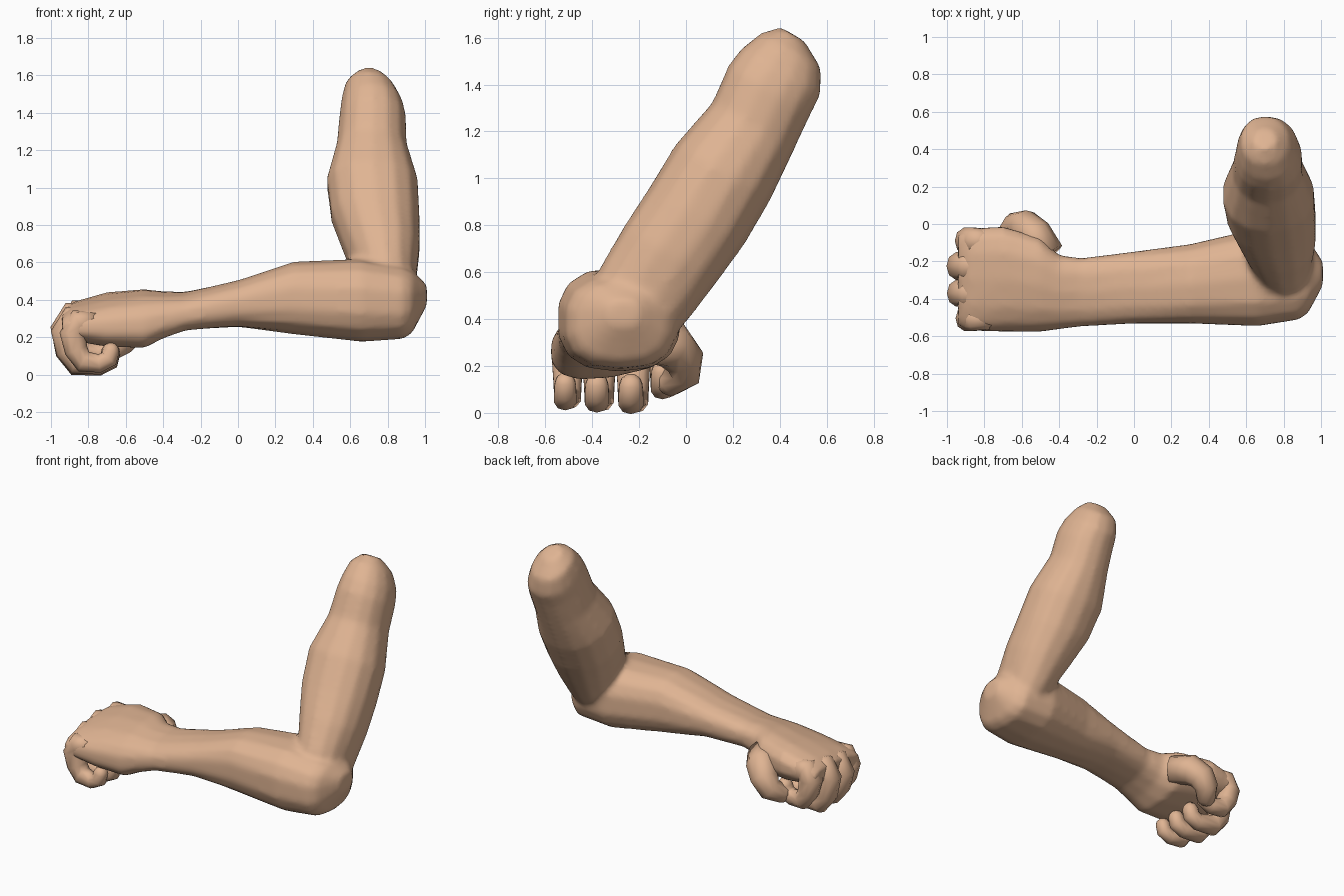
import bpy, bmesh, math
from mathutils import Vector

if "Cube" in bpy.data.objects:
    bpy.data.objects.remove(bpy.data.objects["Cube"])

skin = bpy.data.materials.new("skin")
skin.diffuse_color = (0.74, 0.455, 0.29, 1)
skin.use_nodes = True
skin.node_tree.nodes["Principled BSDF"].inputs["Base Color"].default_value = skin.diffuse_color


def loft(bm, sections, sides=14, power=1.0):
    """Skin a closed tube through (centre, half axis u, half axis v) sections."""
    rings = []
    for c, u, v in sections:
        ring = []
        for i in range(sides):
            a = 2 * math.pi * (i + 0.5) / sides
            ca, sa = math.cos(a), math.sin(a)
            ca = math.copysign(abs(ca) ** power, ca)
            sa = math.copysign(abs(sa) ** power, sa)
            ring.append(bm.verts.new(c + u * ca + v * sa))
        rings.append(ring)
    for r0, r1 in zip(rings, rings[1:]):
        for i in range(sides):
            j = (i + 1) % sides
            bm.faces.new((r0[i], r0[j], r1[j], r1[i]))
    bm.faces.new(rings[0])
    bm.faces.new(rings[-1])


def finish(bm, name):
    bmesh.ops.recalc_face_normals(bm, faces=bm.faces)
    me = bpy.data.meshes.new(name)
    bm.to_mesh(me)
    bm.free()
    me.materials.append(skin)
    for p in me.polygons:
        p.use_smooth = True
    ob = bpy.data.objects.new(name, me)
    bpy.context.collection.objects.link(ob)
    return ob


def digit(name, points, radii, ref, sides=10):
    """Finger: rounded tube along a bent path, ref is the bending axis."""
    pts = [Vector(p) for p in points]
    ref = Vector(ref).normalized()
    n = len(pts)
    sec = []
    for i, (p, r) in enumerate(zip(pts, radii)):
        t = (pts[min(i + 1, n - 1)] - pts[max(i - 1, 0)]).normalized()
        u = (ref - t * ref.dot(t)).normalized()
        sec.append((p, u * r, t.cross(u) * r))
    t = (pts[-1] - pts[-2]).normalized()
    c, u, v = sec[-1]
    r = radii[-1]
    sec += [(c + t * r * 0.5, u * 0.8, v * 0.8), (c + t * r * 0.85, u * 0.35, v * 0.35)]
    bm = bmesh.new()
    loft(bm, sec, sides, 0.9)
    return finish(bm, name)


# Arm: upper arm, forearm and palm lofted, then fused
bm = bmesh.new()
d, nrm = Vector((0, 0.503, 0.864)), Vector((0, 0.864, -0.503))
X = Vector((1, 0, 0))
upper = [  # distance along arm, x min, x max, depth min, depth max
    (1.625, 0.64, 0.76, -0.48, -0.36), (1.56, 0.57, 0.83, -0.54, -0.24),
    (1.46, 0.55, 0.88, -0.58, -0.185), (1.37, 0.54, 0.90, -0.59, -0.18),
    (1.20, 0.525, 0.905, -0.57, -0.165), (0.97, 0.47, 0.965, -0.615, -0.145),
    (0.75, 0.495, 0.975, -0.62, -0.145), (0.55, 0.56, 0.975, -0.63, -0.165),
    (0.35, 0.63, 0.955, -0.63, -0.19), (0.15, 0.70, 0.92, -0.57, -0.23)]
loft(bm, [(d * t + nrm * (n0 + n1) / 2 + X * (x0 + x1) / 2,
           X * (x1 - x0) / 2, nrm * (n1 - n0) / 2)
          for t, x0, x1, n0, n1 in upper], 14, 0.92)

lower = [  # x, y min, y max, z min, z max, tilt of the back of the hand
    (1.01, -0.33, -0.20, 0.37, 0.48, 0), (0.93, -0.48, -0.08, 0.22, 0.56, 0),
    (0.88, -0.515, -0.04, 0.19, 0.58, 0), (0.66, -0.55, -0.02, 0.175, 0.62, 0),
    (0.30, -0.535, -0.105, 0.215, 0.605, 0), (0.0, -0.535, -0.145, 0.255, 0.505, 0.05),
    (-0.28, -0.55, -0.18, 0.24, 0.44, 0.12), (-0.40, -0.565, -0.165, 0.20, 0.44, 0.15),
    (-0.50, -0.58, -0.07, 0.15, 0.45, 0.15), (-0.70, -0.58, -0.01, 0.16, 0.43, 0.15),
    (-0.88, -0.575, -0.02, 0.19, 0.38, 0.12), (-0.94, -0.55, -0.05, 0.22, 0.34, 0.1)]
loft(bm, [(Vector((x, (y0 + y1) / 2, (z0 + z1) / 2)),
           Vector((0, (y1 - y0) / 2, (y1 - y0) / 2 * s)),
           Vector((0, 0, (z1 - z0) / 2)))
          for x, y0, y1, z0, z1, s in lower], 14, 0.78)
arm = finish(bm, "arm")
rm = arm.modifiers.new("fuse", 'REMESH')
rm.mode = 'VOXEL'
rm.voxel_size = 0.02
rm.use_smooth_shade = True
sm = arm.modifiers.new("soften", 'SMOOTH')
sm.factor = 0.5
sm.iterations = 5

# Four curled fingers: y, knuckle x, lowest z, knuckle z, radius
for name, y, xk, zb, zk, r in [
        ("little_finger", -0.505, -0.885, 0.01, 0.27, 0.066),
        ("ring_finger", -0.37, -0.925, 0.005, 0.28, 0.072),
        ("middle_finger", -0.225, -0.925, 0.0, 0.30, 0.074),
        ("index_finger", -0.09, -0.885, 0.06, 0.32, 0.070)]:
    digit(name,
          [(-0.76, y, zk + 0.01), (xk + 0.03, y, zk + 0.01), (xk, y, zk - 0.05),
           (xk + 0.02, y, zb + 0.12), (xk + 0.06, y, zb + 0.06),
           (-0.74, y - 0.01, zb + 0.05), (-0.69, y - 0.01, zb + 0.075),
           (-0.68, y - 0.01, zb + 0.12)],
          [r * k for k in (0.9, 1.05, 1.05, 0.95, 0.9, 0.75, 0.75, 0.7)],
          (0, 1, 0))

# Thumb curling out and under the index finger
digit("thumb",
      [(-0.46, -0.17, 0.31), (-0.54, -0.06, 0.29), (-0.59, -0.01, 0.23),
       (-0.63, -0.01, 0.17), (-0.68, -0.07, 0.13)],
      [0.09, 0.10, 0.088, 0.075, 0.06], (-0.6, -0.15, 0.8))
